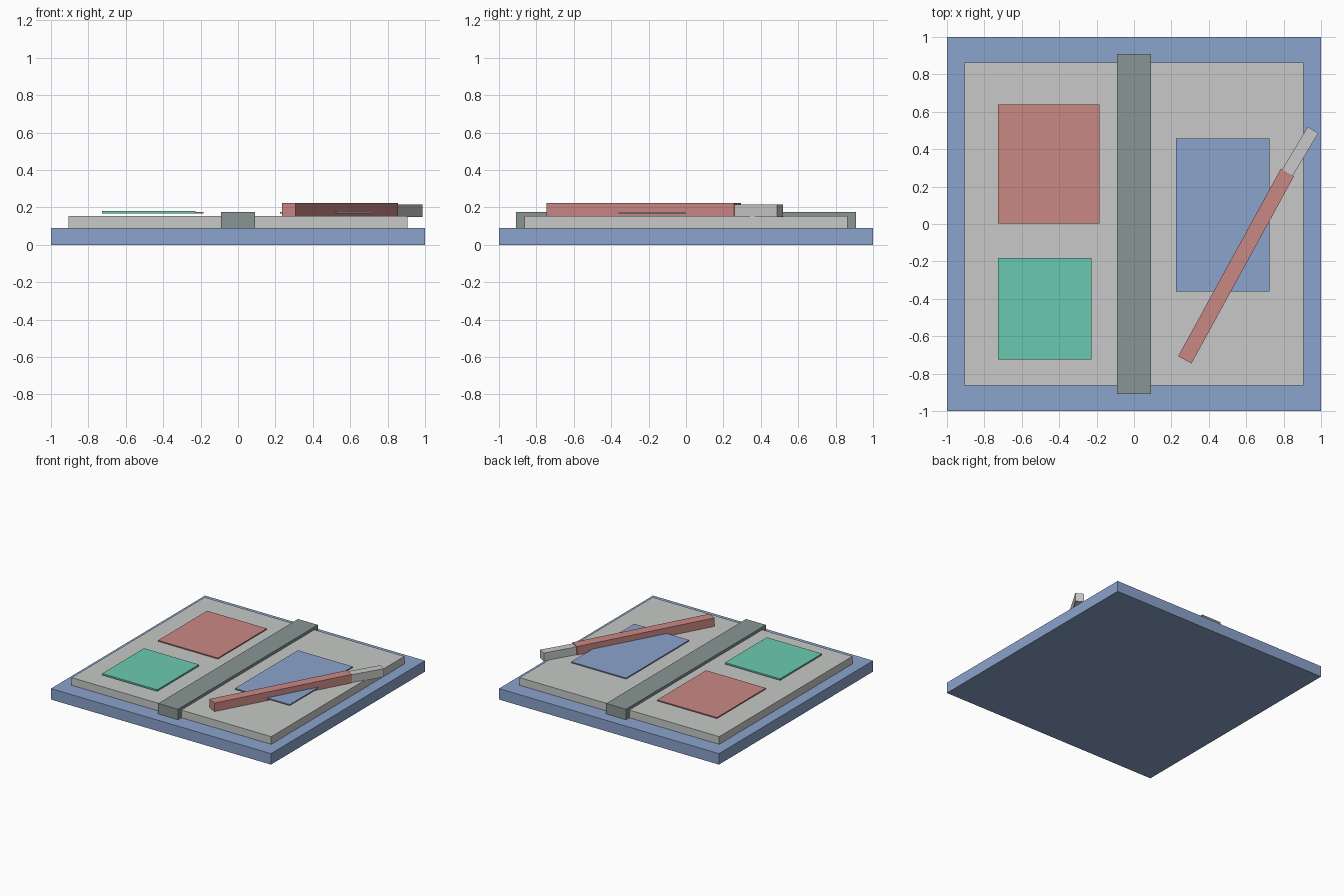
import bpy
import math
from mathutils import Matrix, Vector

if "Cube" in bpy.data.objects:
    bpy.data.objects.remove(bpy.data.objects["Cube"])


def material(name, rgb):
    """Flat material from 0-255 sRGB values."""
    def lin(c):
        c /= 255
        return c / 12.92 if c <= 0.04045 else ((c + 0.055) / 1.055) ** 2.4
    m = bpy.data.materials.new(name)
    m.diffuse_color = (*[lin(c) for c in rgb], 1)
    m.use_nodes = True
    m.node_tree.nodes["Principled BSDF"].inputs["Base Color"].default_value = m.diffuse_color
    return m


BLUE = material("soft blue", (139, 163, 204))
GREY = material("light grey", (199, 201, 199))
SLATE = material("slate grey", (136, 149, 147))
RED = material("dusty red", (202, 136, 132))
GREEN = material("mint green", (106, 202, 176))


def box(name, x, y, z, mat):
    """Box between (min, max) pairs on each axis."""
    bpy.ops.mesh.primitive_cube_add(size=1)
    ob = bpy.context.object
    ob.name = name
    size = [b - a for a, b in (x, y, z)]
    mid = Vector([(a + b) / 2 for a, b in (x, y, z)])
    ob.data.transform(Matrix.Translation(mid) @ Matrix.Diagonal((*size, 1)))
    ob.data.materials.append(mat)
    return ob


def bar(name, start, end, width, z, mat):
    """Straight bar lying flat between two points in the xy plane."""
    a, b = Vector(start), Vector(end)
    d = b - a
    ob = box(name, (0, d.length), (-width / 2, width / 2), z, mat)
    ob.location = (a.x, a.y, 0)
    ob.rotation_euler.z = math.atan2(d.y, d.x)
    return ob


# Book: cover, page block and central spine
box("cover", (-1, 1), (-1, 1), (0, 0.09), BLUE)
box("pages", (-0.907, 0.907), (-0.864, 0.864), (0.09, 0.153), GREY)
box("spine", (-0.09, 0.09), (-0.908, 0.908), (0.09, 0.176), SLATE)

# Thin cards on the pages
box("red_card", (-0.728, -0.185), (0.003, 0.638), (0.167, 0.176), RED)
box("green_card", (-0.728, -0.228), (-0.724, -0.181), (0.168, 0.181), GREEN)
box("blue_card", (0.225, 0.724), (-0.362, 0.456), (0.167, 0.176), BLUE)

# Pencil laid across the right page
bar("pencil_body", (0.272, -0.726), (0.82, 0.275), 0.081, (0.152, 0.223), RED)
bar("pencil_tip", (0.80, 0.24), (0.957, 0.503), 0.066, (0.148, 0.217), GREY)
